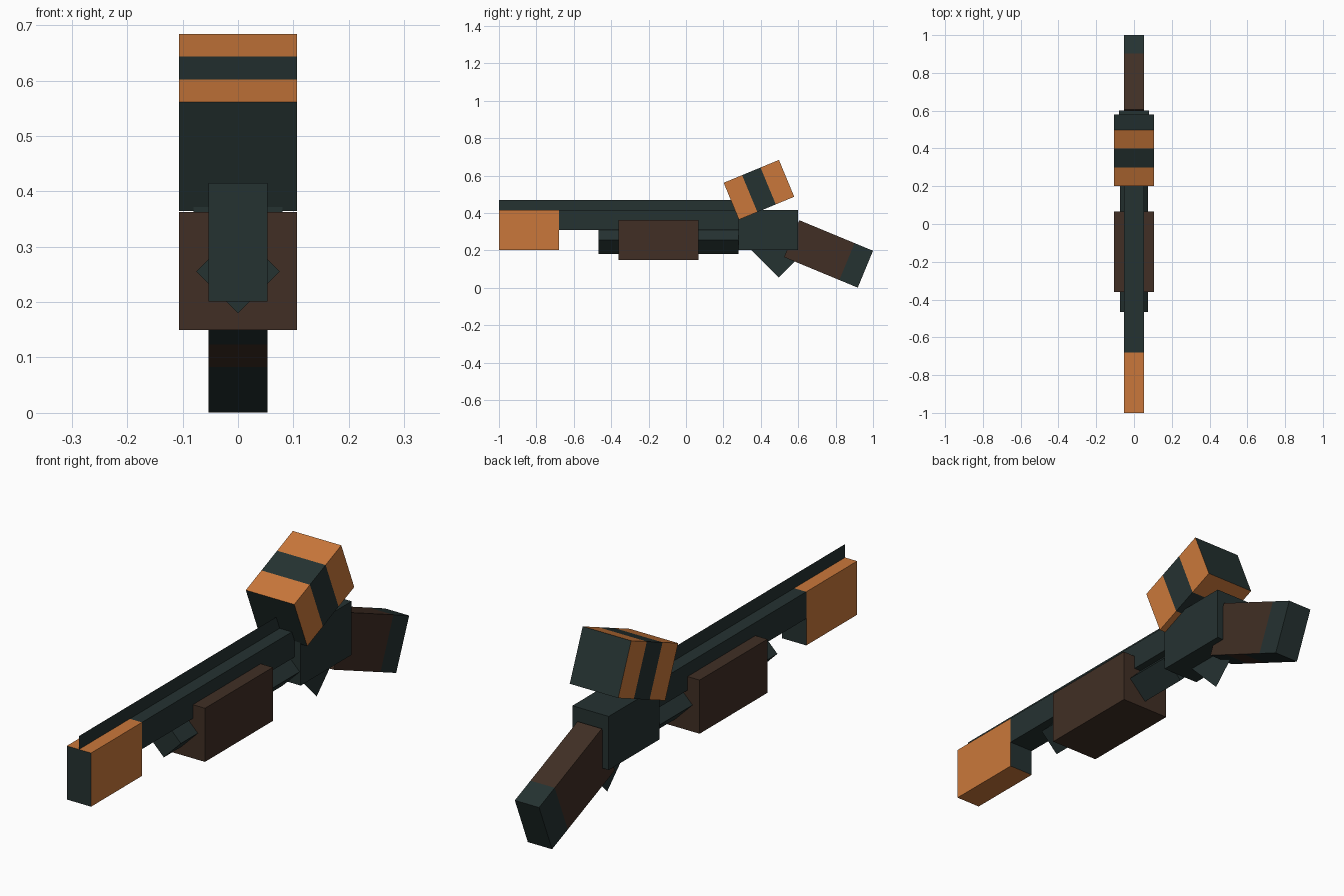
import bpy, bmesh, math
from mathutils import Matrix, Vector

if "Cube" in bpy.data.objects:
    bpy.data.objects.remove(bpy.data.objects["Cube"], do_unlink=True)

U = 2 / 18.75            # grid step of the blocky design
TILT = math.radians(22.5)


def material(name, rgb):
    m = bpy.data.materials.new(name)
    m.use_nodes = True
    m.diffuse_color = (*rgb, 1)
    m.node_tree.nodes["Principled BSDF"].inputs["Base Color"].default_value = (*rgb, 1)
    return m


DARK = material("dark gunmetal", (0.0185, 0.032, 0.031))
WOOD = material("dark brown wood", (0.052, 0.028, 0.018))
ORANGE = material("copper orange", (0.59, 0.187, 0.043))


def finish(name, bm, mats, matrix):
    bm.transform(matrix)
    me = bpy.data.meshes.new(name)
    bm.to_mesh(me)
    bm.free()
    for m in mats:
        me.materials.append(m)
    ob = bpy.data.objects.new(name, me)
    bpy.context.collection.objects.link(ob)
    return ob


def box(name, centre, size, mats, rule=None, cuts=0, angle=0.0, axis='X'):
    """Box cut into equal bands along y; rule(band, normal) picks the material."""
    bm = bmesh.new()
    bmesh.ops.create_cube(bm, size=1, matrix=Matrix.Diagonal((*size, 1)))
    length = size[1]
    for i in range(1, cuts + 1):
        bmesh.ops.bisect_plane(bm, geom=bm.verts[:] + bm.edges[:] + bm.faces[:],
                               plane_co=(0, -length / 2 + length * i / (cuts + 1), 0),
                               plane_no=(0, 1, 0))
    bm.normal_update()
    if rule:
        for f in bm.faces:
            t = (f.calc_center_median().y / length + 0.5) * (cuts + 1)
            f.material_index = rule(min(cuts, max(0, int(t))), f.normal)
    return finish(name, bm, mats, Matrix.Translation(centre) @ Matrix.Rotation(angle, 4, axis))


def plate(name, centre, size_y, size_z, angle=0.0):
    """Single flat sheet standing on the centre plane."""
    bm = bmesh.new()
    bmesh.ops.create_grid(bm, x_segments=1, y_segments=1, size=0.5)
    shape = Matrix.Diagonal((1, size_y, size_z, 1)) @ Matrix.Rotation(math.pi / 2, 4, 'Y')
    return finish(name, bm, [DARK],
                  Matrix.Translation(centre) @ Matrix.Rotation(angle, 4, 'X') @ shape)


# Muzzle: copper sleeve with dark ends
box("muzzle_sleeve", (0, -1 + 1.5 * U, 0.308), (U, 3 * U, 2 * U), [ORANGE, DARK],
    lambda band, n: 1 if abs(n.y) > 0.5 else 0)

# Barrel, top rib and receiver
box("barrel", (0, -1 + 7.5 * U, 0.308 + U / 2), (U, 9 * U, U), [DARK])
plate("top_rib", (0, -1 + 6 * U, 0.308 + 1.25 * U), 12 * U, U / 2)
box("receiver", (0, -1 + 13.5 * U, 0.308), (1.5 * U, 3 * U, 2 * U), [DARK])

# Magazine tube turned on its edge, with the sliding grip around it
box("magazine_tube", (0, -1 + 8.5 * U, 0.255), (U, 7 * U, U), [DARK],
    angle=math.pi / 4, axis='Y')
box("pump_grip", (0, -1 + 8 * U, 0.256), (2 * U, 4 * U, 2 * U), [WOOD])

# Trigger guard: flat sheet turned on its corner
plate("trigger_guard", (0, 0.495, 0.206), 2 * U, 2 * U, math.pi / 4)


# Stock: dark butt band, patched underside
def stock_rule(band, n):
    if abs(n.y) > 0.5:
        return 1 if n.y > 0 else 0
    if n.z < -0.5:
        return 0 if band == 1 else 1
    return 1 if band == 3 else 0


box("stock", (0, 0.762, 0.181), (U, 4 * U, 2 * U), [WOOD, DARK], stock_rule,
    cuts=3, angle=-TILT)

# Raised block: copper bands around a dark core, dark ends
box("raised_block", (0, 0.39, 0.524), (2 * U, 3 * U, 2 * U), [ORANGE, DARK],
    lambda band, n: 1 if abs(n.y) > 0.5 or band == 1 else 0,
    cuts=2, angle=TILT)
